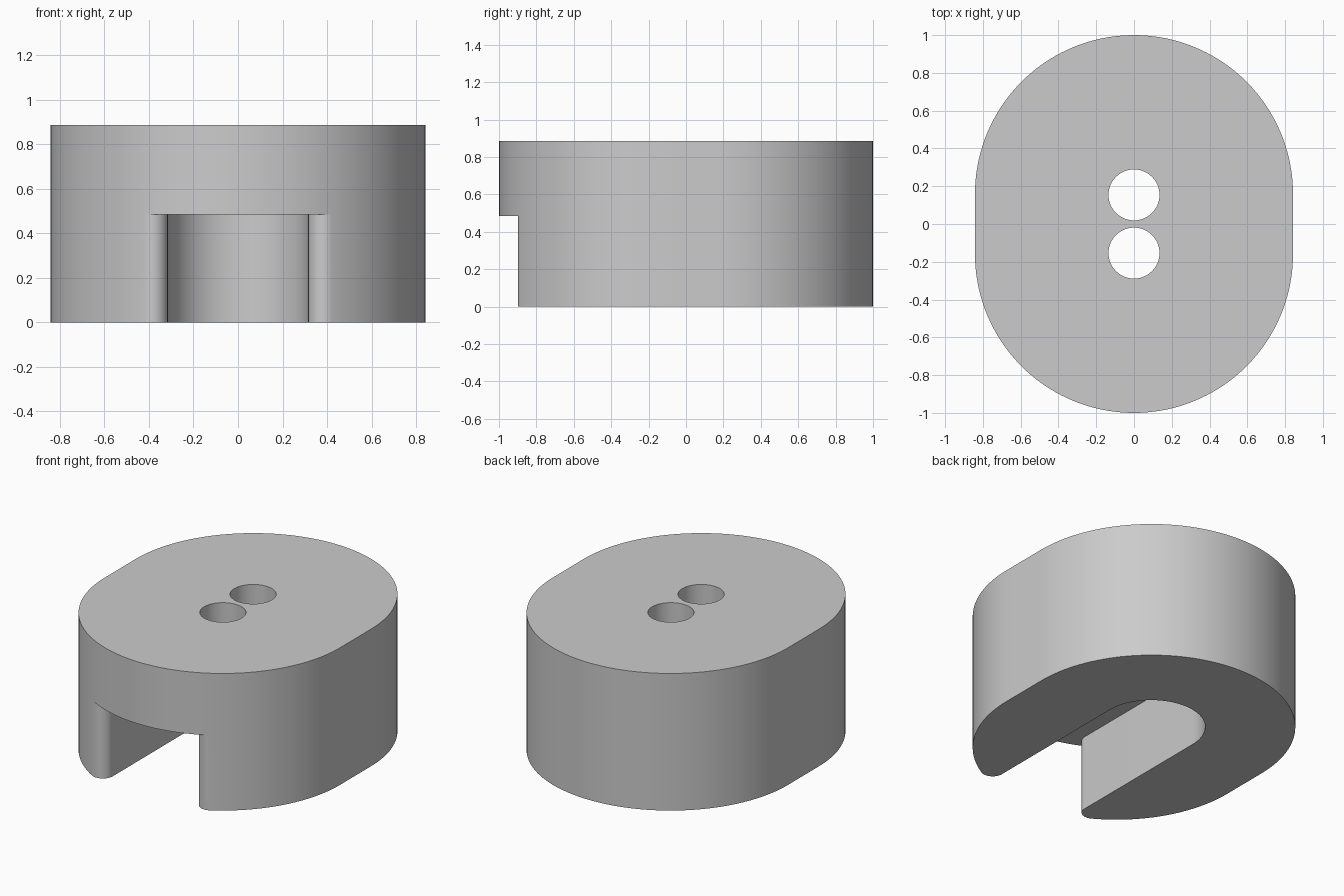
import bpy, bmesh
from math import sin, cos, asin, sqrt, degrees, radians

cube = bpy.data.objects.get("Cube")
if cube:
    bpy.data.objects.remove(cube, do_unlink=True)

# Main sizes
R, C = 0.842, 0.158              # outer radius, offset of the end centres
W, FILLET = 0.315, 0.07          # slot half width, rounded mouth corners
HOLE_R, HOLE_Y = 0.135, 0.154
SLOT_TOP, TOP = 0.485, 0.885


def arc(cx, cy, r, a0, a1, n):
    """Points along an arc, angles in degrees."""
    angles = [radians(a0 + (a1 - a0) * i / n) for i in range(n + 1)]
    return [(cx + r * cos(a), cy + r * sin(a)) for a in angles]


# Profiles: the mouth arc, the rest of the outline, and the slot path
reach = W + FILLET
t = degrees(asin(reach / (R - FILLET)))
fillet_y = -C - sqrt((R - FILLET) ** 2 - reach ** 2)
mouth = arc(0, -C, R, 270 - t, 270 + t, 24)
side = (arc(0, -C, R, t - 90, 0, 24) + arc(0, C, R, 0, 180, 72)
        + arc(0, -C, R, 180, 270 - t, 24))
slot = (arc(-reach, fillet_y, FILLET, 270 - t, 360, 16) + arc(0, C, W, 180, 0, 48)
        + arc(reach, fillet_y, FILLET, 180, 270 + t, 16))
outline = mouth + side[1:-1]
foot = side + slot[1:-1]
ceiling = slot + mouth[-2:0:-1]
holes = [arc(0, y, HOLE_R, 0, 360, 48)[:-1] for y in (-HOLE_Y, HOLE_Y)]

bm = bmesh.new()


def ring(points, z):
    return [bm.verts.new((x, y, z)) for x, y in points]


def wall(points, z0, z1):
    low, high = ring(points, z0), ring(points, z1)
    for i in range(len(points)):
        bm.faces.new((low[i - 1], low[i], high[i], high[i - 1]))


def cap(loops, z):
    edges = []
    for points in loops:
        vs = ring(points, z)
        edges += [bm.edges.new((vs[i - 1], vs[i])) for i in range(len(vs))]
    bmesh.ops.triangle_fill(bm, edges=edges, use_beauty=True, normal=(0, 0, 1))


# Walls of the foot, the upper body and the two holes
wall(foot, 0, SLOT_TOP)
for loop in [outline] + holes:
    wall(loop, SLOT_TOP, TOP)

# Flat faces: underside, slot ceiling and top
cap([foot], 0)
cap([ceiling] + holes, SLOT_TOP)
cap([outline] + holes, TOP)

bmesh.ops.remove_doubles(bm, verts=bm.verts[:], dist=0.0001)
bmesh.ops.recalc_face_normals(bm, faces=bm.faces[:])
mesh = bpy.data.meshes.new("slotted_body")
bm.to_mesh(mesh)
bm.free()
body = bpy.data.objects.new("slotted_body", mesh)
bpy.context.collection.objects.link(body)

# Plain grey material
grey = bpy.data.materials.new("light_grey")
grey.use_nodes = True
grey.diffuse_color = (0.6, 0.6, 0.6, 1)
grey.node_tree.nodes["Principled BSDF"].inputs["Base Color"].default_value = (0.6, 0.6, 0.6, 1)
mesh.materials.append(grey)

# Smooth curved walls, crisp rims
bpy.ops.object.select_all(action='DESELECT')
body.select_set(True)
bpy.context.view_layer.objects.active = body
bpy.ops.object.shade_smooth_by_angle(angle=radians(30))
